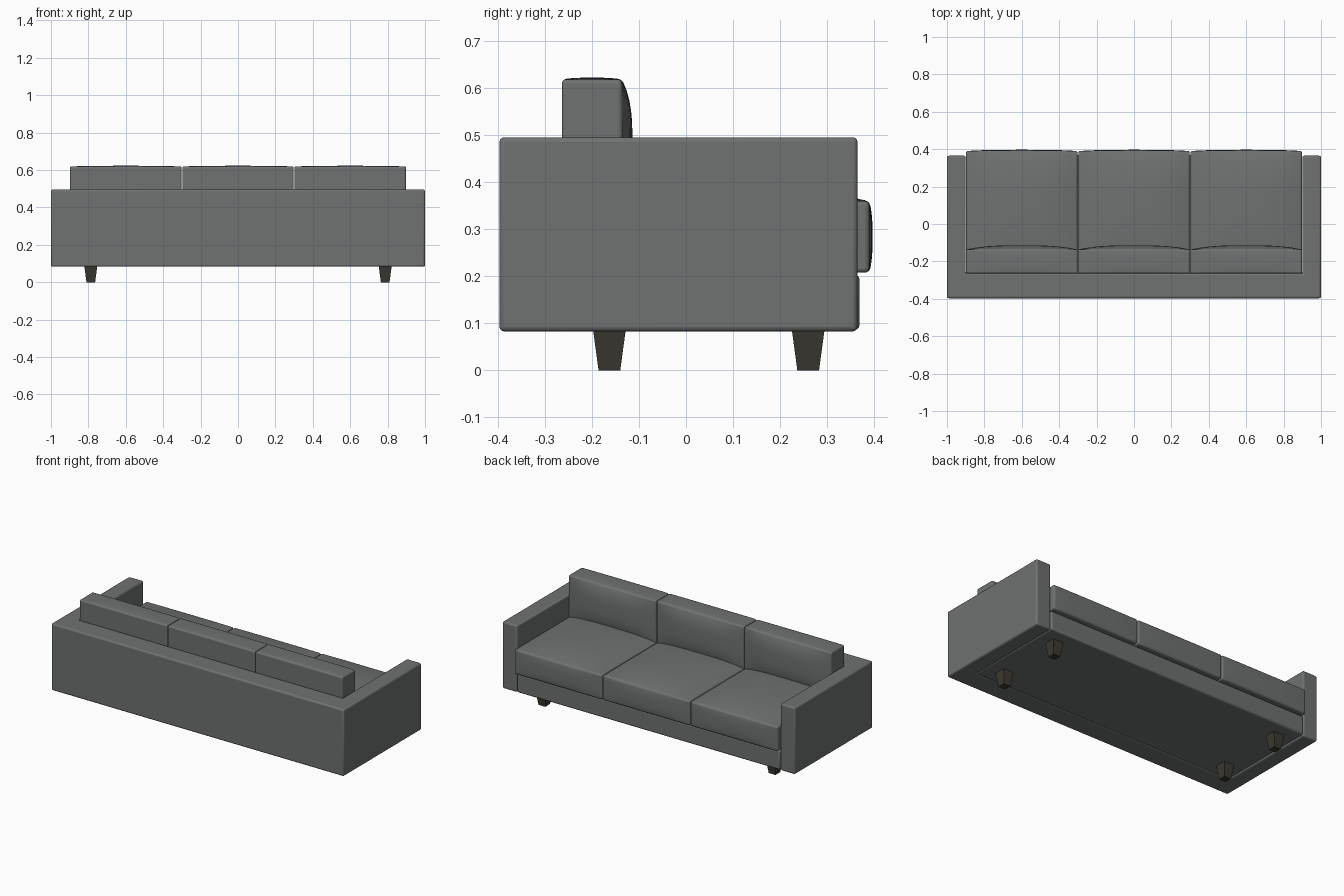
import bpy, bmesh, math

if "Cube" in bpy.data.objects:
    bpy.data.objects.remove(bpy.data.objects["Cube"])


def material(name, rgb):
    m = bpy.data.materials.new(name)
    m.diffuse_color = (*rgb, 1)
    m.use_nodes = True
    m.node_tree.nodes["Principled BSDF"].inputs["Base Color"].default_value = m.diffuse_color
    return m


FABRIC = material("grey fabric", (0.158, 0.168, 0.165))
WOOD = material("dark wood", (0.044, 0.041, 0.030))


def finish(name, bm, mat, bevel=0):
    bmesh.ops.recalc_face_normals(bm, faces=bm.faces)
    mesh = bpy.data.meshes.new(name)
    bm.to_mesh(mesh)
    bm.free()
    mesh.materials.append(mat)
    ob = bpy.data.objects.new(name, mesh)
    bpy.context.collection.objects.link(ob)
    if bevel:
        mod = ob.modifiers.new("soft edges", 'BEVEL')
        mod.width = bevel
        mod.segments = 3
        mod.limit_method = 'ANGLE'
        mod.angle_limit = math.radians(50)
        bpy.ops.object.select_all(action='DESELECT')
        ob.select_set(True)
        bpy.context.view_layer.objects.active = ob
        bpy.ops.object.shade_smooth_by_angle(angle=math.radians(35))
    return ob


def box(lo, hi, cuts=0, bulge=None):
    """Box between two corners; bulge = (front, top) crown heights."""
    bm = bmesh.new()
    bmesh.ops.create_cube(bm, size=2)
    if cuts:
        bmesh.ops.subdivide_edges(bm, edges=bm.edges[:], cuts=cuts, use_grid_fill=True)
    for v in bm.verts:
        n = v.co.copy()
        v.co = [(a + b) / 2 + c * (b - a) / 2 for a, b, c in zip(lo, hi, n)]
        if bulge:
            cx, cy, cz = (1 - abs(c) ** 3 for c in n)
            if n.y > 0.99:
                v.co.y += bulge[0] * cx * cz
            if n.z > 0.99:
                v.co.z += bulge[1] * cx * cy
    return bm


# U-shaped frame: both arms and the back
outline = [(-1, -0.397), (1, -0.397), (1, 0.365), (0.9, 0.365),
           (0.9, -0.265), (-0.9, -0.265), (-0.9, 0.365), (-1, 0.365)]
bm = bmesh.new()
face = bm.faces.new([bm.verts.new((x, y, 0.083)) for x, y in outline])
ext = bmesh.ops.extrude_face_region(bm, geom=[face])
for v in ext["geom"]:
    if isinstance(v, bmesh.types.BMVert):
        v.co.z = 0.496
finish("arms_and_back", bm, FABRIC, 0.010)

# Base under the seat
finish("base", box((-0.899, -0.27, 0.086), (0.899, 0.369, 0.204)), FABRIC, 0.010)

# Three seat cushions and three back cushions
for i in (-1, 0, 1):
    a, b = i * 0.6 - 0.298, i * 0.6 + 0.298
    finish("seat_cushion", box((a, -0.264, 0.208), (b, 0.390, 0.360), 11, (0.007, 0.028)),
           FABRIC, 0.009)
    finish("back_cushion", box((a, -0.264, 0.350), (b, -0.136, 0.619), 11, (0.022, 0.004)),
           FABRIC, 0.008)

# Four tapered square legs
for x in (-0.787, 0.787):
    for y in (-0.163, 0.260):
        bm = box((x - 0.035, y - 0.035, 0), (x + 0.035, y + 0.035, 0.088))
        for v in bm.verts:
            if v.co.z < 0.01:
                v.co.x = x + (v.co.x - x) * 0.66
                v.co.y = y + (v.co.y - y) * 0.66
        finish("leg", bm, WOOD)
